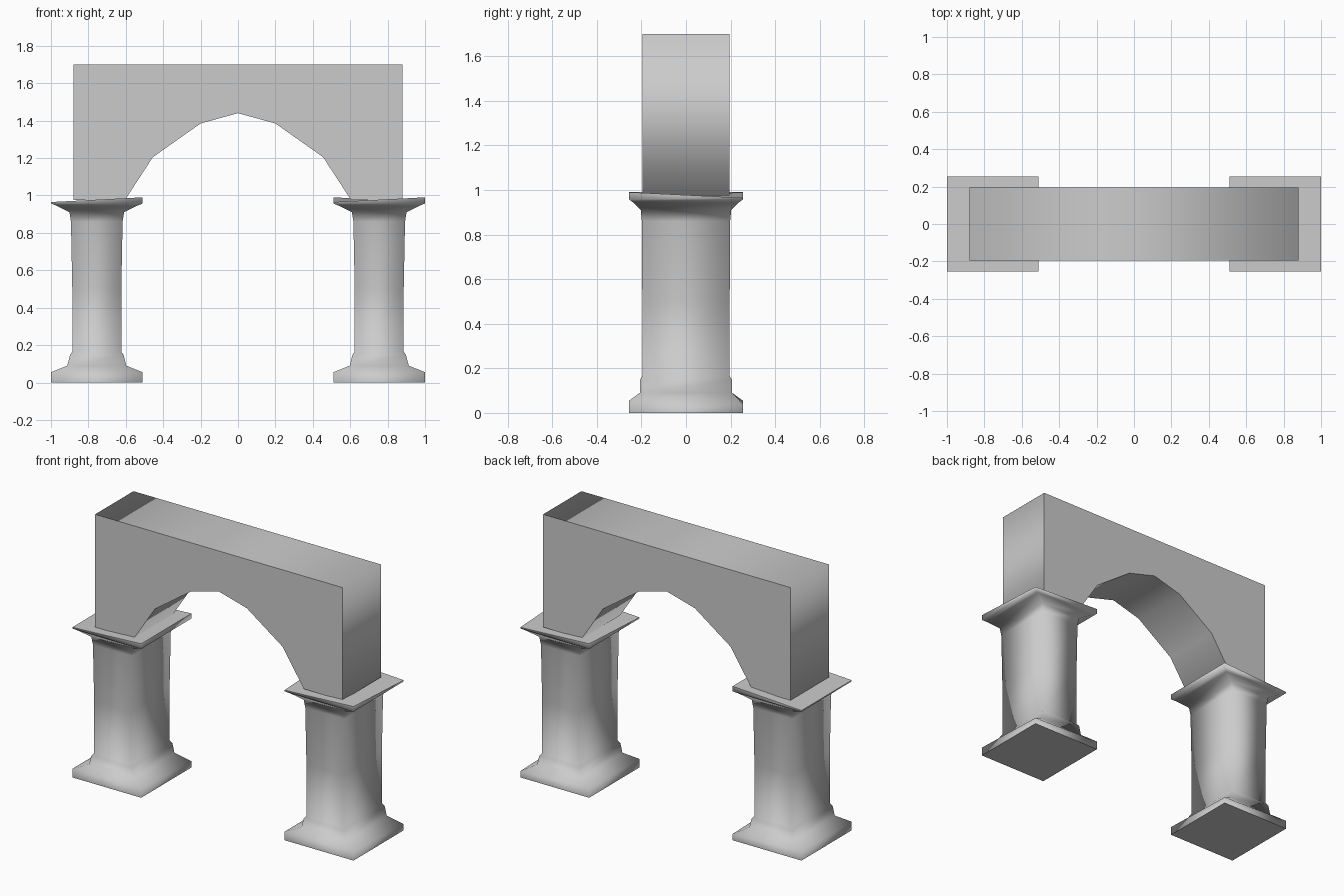
import bpy, bmesh

if "Cube" in bpy.data.objects:
    bpy.data.objects.remove(bpy.data.objects["Cube"])

# Pillar profile: half width x, half width y, height
PROFILE = [(0.245, 0.255, 0.0), (0.245, 0.255, 0.055), (0.158, 0.207, 0.09),
           (0.143, 0.207, 0.148), (0.131, 0.196, 0.165), (0.131, 0.196, 0.5),
           (0.138, 0.198, 0.86), (0.146, 0.203, 0.91), (0.215, 0.238, 0.945),
           (0.245, 0.255, 0.957), (0.245, 0.255, 0.99)]
CORNERS = [(-1, -1), (1, -1), (1, 1), (-1, 1)]


def finish(bm, name, flat_axis):
    # Smooth side walls, flat end faces
    bmesh.ops.recalc_face_normals(bm, faces=bm.faces)
    for f in bm.faces:
        f.smooth = abs(f.normal[flat_axis]) < 0.95
    mesh = bpy.data.meshes.new(name)
    bm.to_mesh(mesh)
    bm.free()
    ob = bpy.data.objects.new(name, mesh)
    bpy.context.collection.objects.link(ob)
    return ob


def pillar(name, cx, worn_cap):
    bm = bmesh.new()
    rings = []
    for i, (hx, hy, z) in enumerate(PROFILE):
        ring = []
        for c in CORNERS:
            h = z
            # Worn, thinned slab corners
            if i == len(PROFILE) - 1 and c in worn_cap:
                h = 0.965
            if i == 1 and c == (1, 1):
                h = 0.04
            ring.append(bm.verts.new((cx + c[0] * hx, c[1] * hy, h)))
        rings.append(ring)
    for a, b in zip(rings, rings[1:]):
        for k in range(4):
            n = (k + 1) % 4
            bm.faces.new((a[k], a[n], b[n], b[k]))
    bm.faces.new(rings[0])
    bm.faces.new(rings[-1])
    return finish(bm, name, 2)


# Two supporting pillars
pillar("left_pillar", -0.755, {(-1, -1), (-1, 1)})
pillar("right_pillar", 0.755, {(1, 1), (-1, -1)})

# Arched block: half outline mirrored, then extruded in depth
half = [(0.2, 1.385), (0.455, 1.205), (0.605, 0.975), (0.88, 0.975), (0.88, 1.70)]
outline = [(0, 1.44)] + half + [(-x, z) for x, z in reversed(half)]
bm = bmesh.new()
front = bm.faces.new([bm.verts.new((x, -0.195, z)) for x, z in outline])
ext = bmesh.ops.extrude_face_region(bm, geom=[front], use_keep_orig=True)
bmesh.ops.translate(bm, vec=(0, 0.39, 0),
                    verts=[v for v in ext["geom"] if isinstance(v, bmesh.types.BMVert)])
finish(bm, "arch_block", 1)
